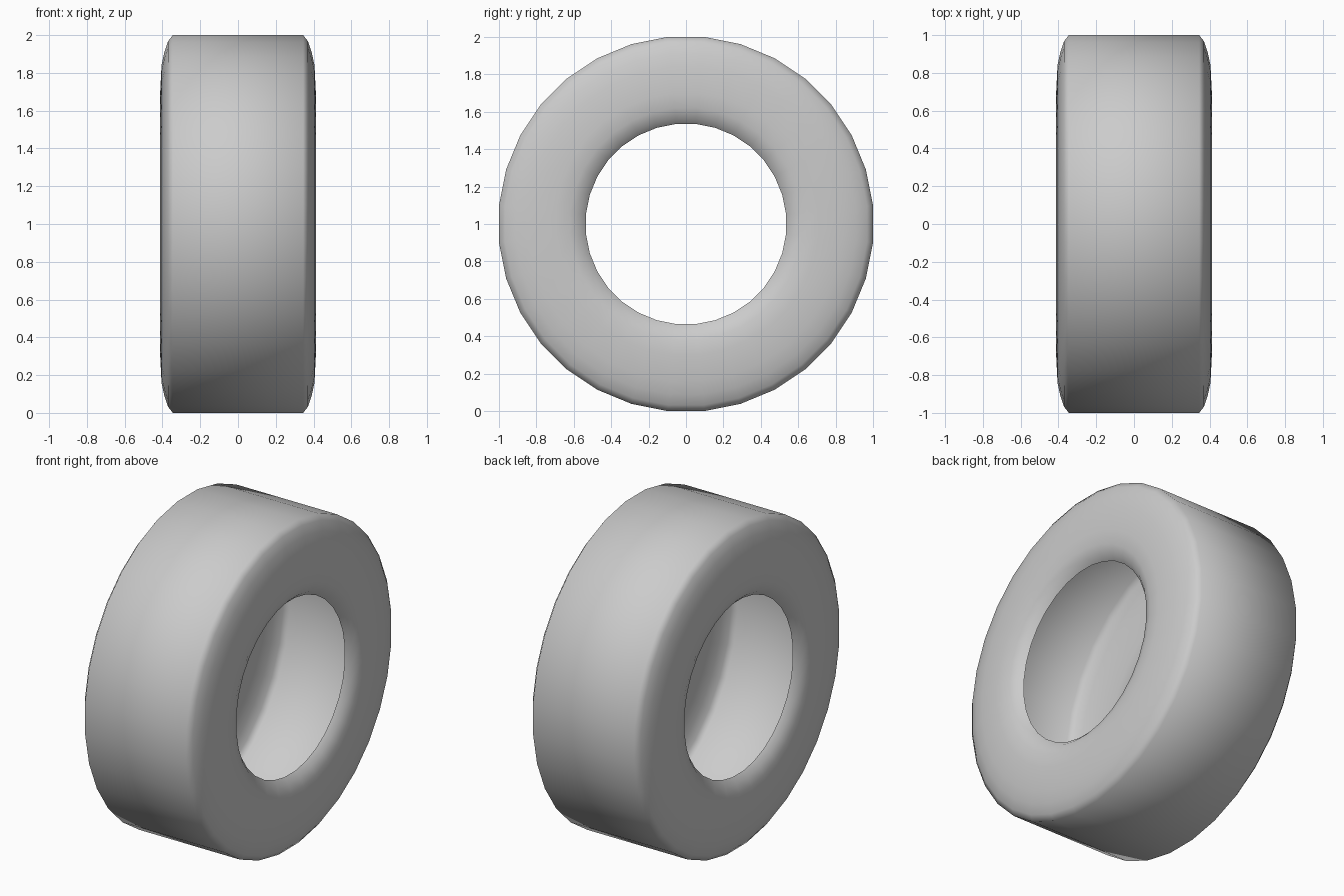
import bpy
import bmesh
from math import cos, pi, tau
from mathutils import Matrix, Vector

cube = bpy.data.objects.get("Cube")
if cube:
    bpy.data.objects.remove(cube)

SEGMENTS = 32
CENTRE = Vector((0, 0, 1))

# Rubber material
rubber = bpy.data.materials.new("light_grey_rubber")
rubber.use_nodes = True
GREY = (0.6, 0.6, 0.6, 1)
rubber.diffuse_color = GREY
rubber.node_tree.nodes["Principled BSDF"].inputs["Base Color"].default_value = GREY

# Half profile (x, radius) from the bead out to the tread edge
half = [(0.355, 0.535), (0.385, 0.565), (0.406, 0.62), (0.412, 0.7),
        (0.405, 0.84), (0.39, 0.91), (0.37, 0.968), (0.345, 1.0)]
profile = half + [(-x, r) for x, r in reversed(half)]

# Hollow tyre shell: spin the open profile around the x axis
bm = bmesh.new()
flat_top = Matrix.Rotation(pi / SEGMENTS, 3, 'X')
grow = 1 / cos(pi / SEGMENTS)
points = [bm.verts.new(CENTRE + flat_top @ Vector((x, 0, r * grow)))
          for x, r in profile]
edges = [bm.edges.new(pair) for pair in zip(points, points[1:])]
bmesh.ops.spin(bm, geom=points + edges, cent=CENTRE, axis=(1, 0, 0),
               angle=tau, steps=SEGMENTS, use_merge=True)
bmesh.ops.remove_doubles(bm, verts=bm.verts[:], dist=0.0005)

# Turn every face away from the core of the tube
bm.normal_update()
for face in bm.faces:
    middle = face.calc_center_median() - CENTRE
    core = Vector((0, middle.y, middle.z)).normalized() * 0.75
    if face.normal.dot(middle - core) < 0:
        face.normal_flip()
    face.smooth = True

mesh = bpy.data.meshes.new("tyre")
bm.to_mesh(mesh)
bm.free()
mesh.materials.append(rubber)
tyre = bpy.data.objects.new("tyre", mesh)
bpy.context.collection.objects.link(tyre)
